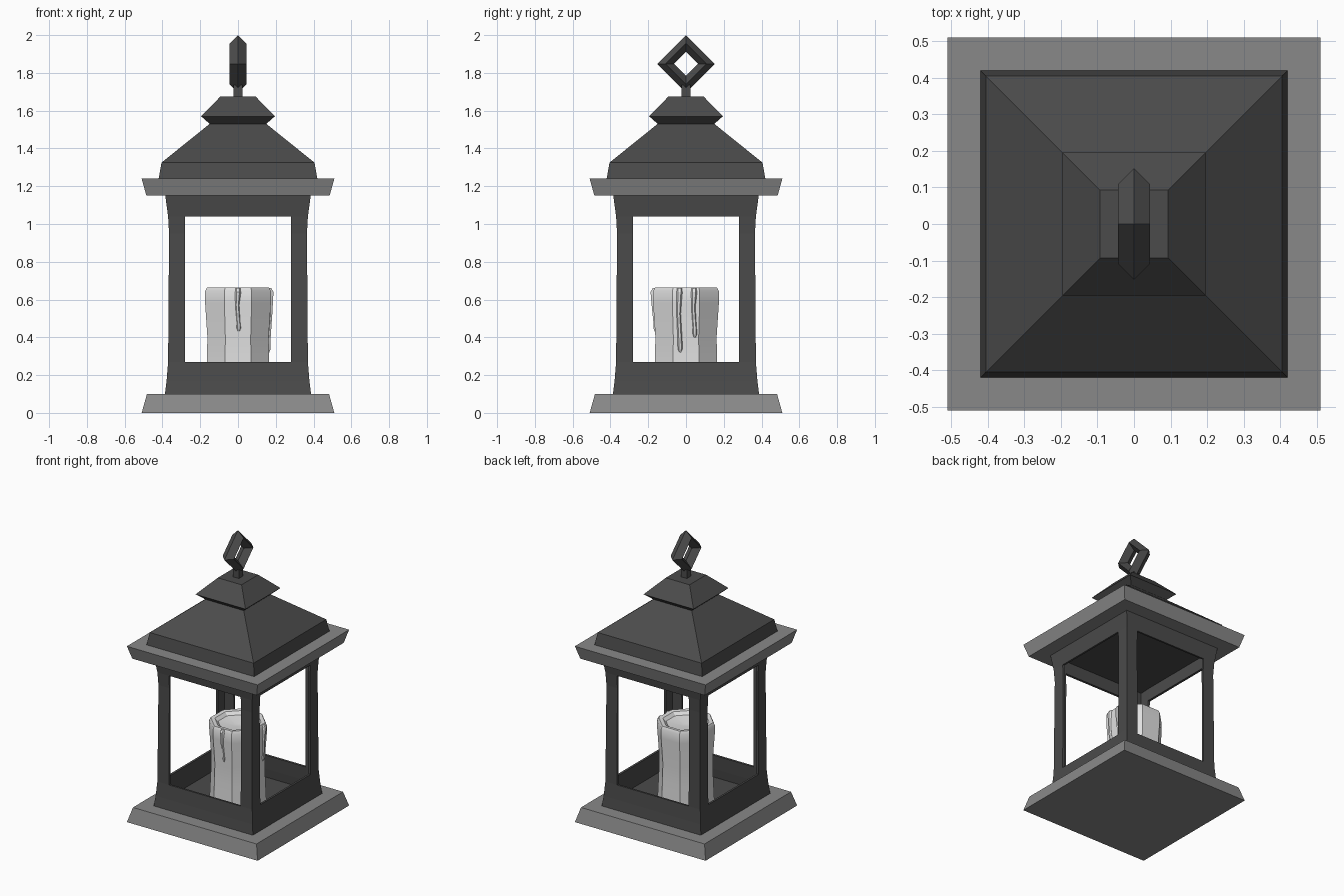
import bpy, bmesh, math
from mathutils import Vector

cube = bpy.data.objects.get("Cube")
if cube:
    bpy.data.objects.remove(cube, do_unlink=True)


def material(name, value):
    m = bpy.data.materials.new(name)
    m.use_nodes = True
    col = (value, value, value, 1)
    m.diffuse_color = col
    m.node_tree.nodes["Principled BSDF"].inputs["Base Color"].default_value = col
    return m


dark = material("dark iron", 0.07)
grey = material("grey trim", 0.25)
wax = material("pale wax", 0.75)


def finish(name, bm, mat):
    bmesh.ops.recalc_face_normals(bm, faces=bm.faces)
    mesh = bpy.data.meshes.new(name)
    bm.to_mesh(mesh)
    bm.free()
    mesh.materials.append(mat)
    obj = bpy.data.objects.new(name, mesh)
    bpy.context.collection.objects.link(obj)
    return obj


def bridge(bm, rings):
    """Join neighbouring vertex rings with quads and cap both ends."""
    n = len(rings[0])
    for a, b in zip(rings, rings[1:]):
        for i in range(n):
            j = (i + 1) % n
            bm.faces.new((a[i], a[j], b[j], b[i]))
    bm.faces.new(rings[0])
    bm.faces.new(rings[-1])


def loft(name, profile, mat, sides=4):
    """Upright prism; profile holds (distance to flat side, height)."""
    bm = bmesh.new()
    step = 2 * math.pi / sides
    rings = []
    for r, z in profile:
        rad = r / math.cos(step / 2)
        rings.append([bm.verts.new((rad * math.cos(step * (i + 0.5)),
                                    rad * math.sin(step * (i + 0.5)), z))
                      for i in range(sides)])
    bridge(bm, rings)
    return finish(name, bm, mat)


# Base, eave and roof
loft("base_slab", [(0.51, 0), (0.482, 0.1)], grey)
loft("floor_plate", [(0.375, 0.1), (0.375, 0.106)], dark)
loft("ceiling_plate", [(0.375, 1.142), (0.375, 1.15)], dark)
loft("eave_slab", [(0.485, 1.15), (0.51, 1.24)], grey)
loft("roof", [(0.42, 1.24), (0.405, 1.325), (0.15, 1.53), (0.195, 1.57),
              (0.093, 1.675)], dark)
loft("ring_stem", [(0.024, 1.67), (0.024, 1.735)], dark)

# Hanging ring
bpy.ops.mesh.primitive_torus_add(major_segments=4, minor_segments=4,
                                 major_radius=0.108, minor_radius=0.044,
                                 location=(0, 0, 1.848),
                                 rotation=(0, math.pi / 2, 0))
ring = bpy.context.object
ring.name = "hanging_ring"
ring.data.materials.append(dark)

# Thin flared shell with a window in each side
window_half, sill, head = 0.28, 0.27, 1.04
shell = [(0.387, 0.1), (0.378, 0.17), (0.37, sill), (0.365, 0.95),
         (0.37, head), (0.385, 1.15)]
bm = bmesh.new()
rings = []
for r, z in shell:
    ring_verts = []
    for k in range(4):
        a = k * math.pi / 2
        out = Vector((math.cos(a), math.sin(a), 0))
        along = Vector((-out.y, out.x, 0))
        for t in (-r, -window_half, window_half):
            ring_verts.append(bm.verts.new(out * r + along * t + Vector((0, 0, z))))
    rings.append(ring_verts)
for (lo, hi), (pa, pb) in zip(zip(rings, rings[1:]), zip(shell, shell[1:])):
    in_window = pa[1] >= sill and pb[1] <= head
    for i in range(12):
        if in_window and i % 3 == 1:
            continue
        j = (i + 1) % 12
        bm.faces.new((lo[i], lo[j], hi[j], hi[i]))
frame = finish("window_frame", bm, dark)
solid = frame.modifiers.new("wall thickness", "SOLIDIFY")
solid.thickness = 0.015
solid.offset = -1

# Candle with a dished top
candle = loft("candle", [(0.172, 0.106), (0.165, 0.27), (0.162, 0.4), (0.174, 0.58),
                         (0.174, 0.645), (0.165, 0.663), (0.14, 0.66),
                         (0.12, 0.64), (0.02, 0.625)], wax, sides=8)


def drip(name, angle, points):
    """Wax run on one candle side; points hold (sideways, out, z, radius)."""
    bm = bmesh.new()
    out = Vector((math.cos(angle), math.sin(angle), 0))
    along = Vector((-out.y, out.x, 0))
    rings = []
    for s, o, z, r in points:
        c = out * o + along * s + Vector((0, 0, z))
        rings.append([bm.verts.new(c + r * (along * math.cos(q) + out * math.sin(q)))
                      for q in (i * math.pi / 3 for i in range(6))])
    bridge(bm, rings)
    return finish(name, bm, wax)


def run(side, bottom):
    """Standard drip shape, narrowing and ending in a bulb at the bottom."""
    drop = 0.662 - bottom
    return [(side, 0.163, 0.662, 0.014),
            (side, 0.174, 0.64, 0.016),
            (side - 0.004, 0.172, 0.662 - drop * 0.4, 0.011),
            (side + 0.003, 0.162, bottom + drop * 0.2, 0.012),
            (side + 0.004, 0.161, bottom + 0.02, 0.014),
            (side + 0.004, 0.16, bottom, 0.006)]


parts = [candle,
         drip("front_drip", -math.pi / 2, run(0, 0.43)),
         drip("side_drip_long", 0, run(-0.035, 0.32)),
         drip("side_drip_short", 0, run(0.043, 0.4))]

bpy.ops.object.select_all(action="DESELECT")
for obj in parts:
    obj.select_set(True)
bpy.context.view_layer.objects.active = candle
bpy.ops.object.shade_smooth_by_angle(angle=math.radians(30))
